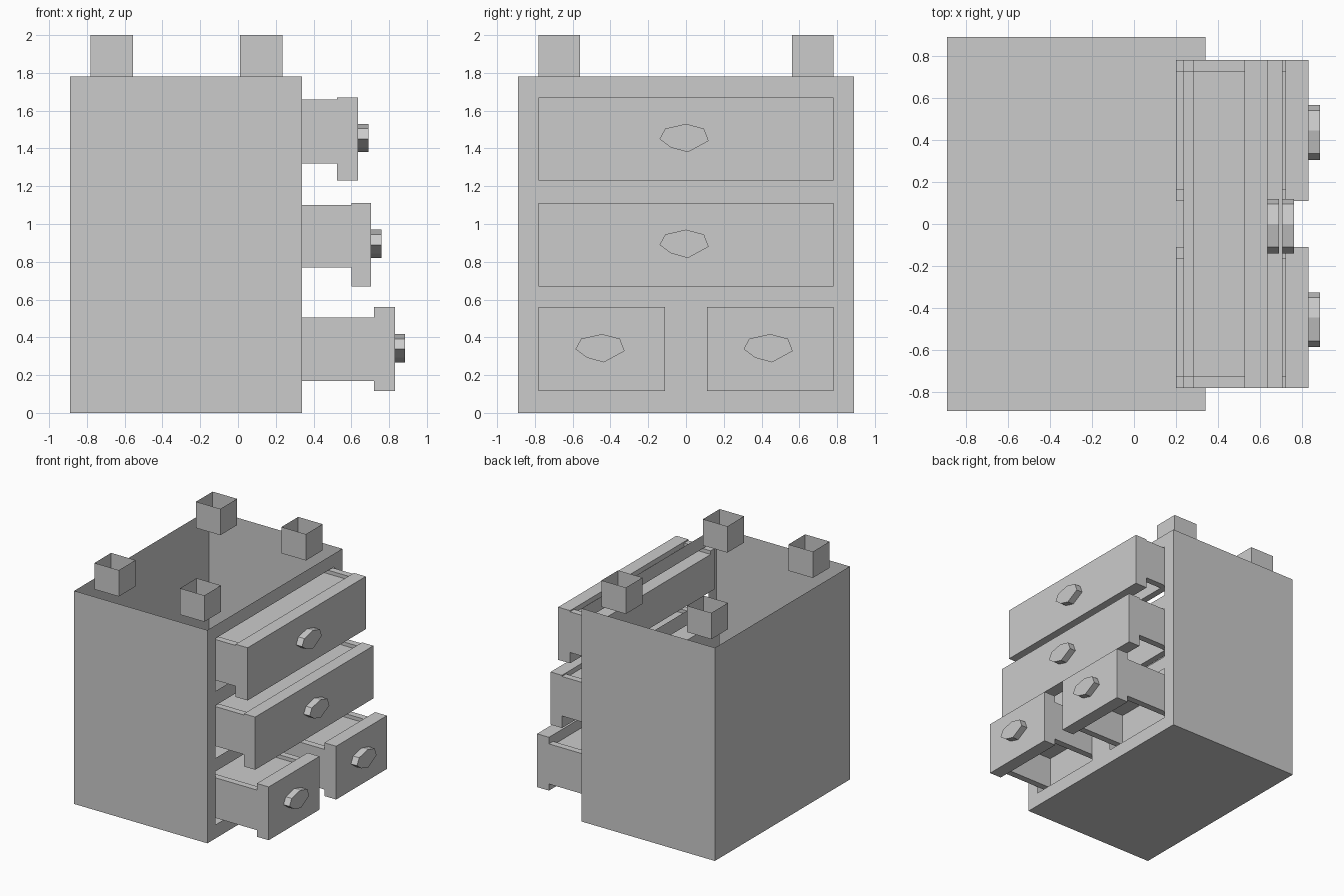
import bpy, bmesh

if "Cube" in bpy.data.objects:
    bpy.data.objects.remove(bpy.data.objects["Cube"])


def finish(name, bm, parent=None):
    me = bpy.data.meshes.new(name)
    bm.to_mesh(me)
    bm.free()
    ob = bpy.data.objects.new(name, me)
    bpy.context.collection.objects.link(ob)
    return ob


def quad(bm, pts):
    bm.faces.new([bm.verts.new(p) for p in pts])


def box(bm, x0, x1, y0, y1, z0, z1, skip=""):
    """Axis aligned box; skip lists faces left open ('t' top, 'b' bottom, 'r' +x)."""
    faces = {
        "b": [(x0, y0, z0), (x0, y1, z0), (x1, y1, z0), (x1, y0, z0)],
        "t": [(x0, y0, z1), (x1, y0, z1), (x1, y1, z1), (x0, y1, z1)],
        "f": [(x0, y0, z0), (x1, y0, z0), (x1, y0, z1), (x0, y0, z1)],
        "k": [(x0, y1, z0), (x0, y1, z1), (x1, y1, z1), (x1, y1, z0)],
        "l": [(x0, y0, z0), (x0, y0, z1), (x0, y1, z1), (x0, y1, z0)],
        "r": [(x1, y0, z0), (x1, y1, z0), (x1, y1, z1), (x1, y0, z1)],
    }
    for key, pts in faces.items():
        if key not in skip:
            quad(bm, pts)
    bmesh.ops.remove_doubles(bm, verts=bm.verts, dist=1e-5)


# Thin cabinet shell, open at the top and on the drawer side
X0, X1, W, H = -0.89, 0.34, 0.89, 1.78
bm = bmesh.new()
box(bm, X0, X1, -W, W, 0, H, skip="tr")
finish("cabinet_shell", bm)

# Flat frame around the drawer openings: (y0, y1, z0, z1)
bm = bmesh.new()
strips = [(-W, -0.78, 0, H), (0.78, W, 0, H), (-0.11, 0.11, 0.115, 0.56)]
strips += [(-0.78, 0.78, a, b) for a, b in
           ((0, 0.115), (0.56, 0.67), (1.11, 1.23), (1.67, H))]
for y0, y1, z0, z1 in strips:
    quad(bm, [(X1, y0, z0), (X1, y1, z0), (X1, y1, z1), (X1, y0, z1)])
finish("drawer_frame", bm)

# Legs: square tubes open at both ends
for i, x in enumerate((-0.78, 0.01)):
    for j, y in enumerate((-0.78, 0.56)):
        bm = bmesh.new()
        box(bm, x, x + 0.225, y, y + 0.22, H, 2.0, skip="tb")
        finish(f"leg_{i}{j}", bm)

# Seven-sided knob outline around the drawer centre (y, z)
KNOB = [(-0.14, -0.005), (-0.08, -0.05), (0.01, -0.075), (0.12, -0.015),
        (0.095, 0.05), (0.0, 0.075), (-0.11, 0.05)]


def knob(name, x, yc, zc, depth=0.055):
    bm = bmesh.new()
    f = bm.faces.new([bm.verts.new((x, yc + y, zc + z)) for y, z in KNOB])
    ext = bmesh.ops.extrude_face_region(bm, geom=[f], use_keep_orig=True)
    vs = [g for g in ext["geom"] if isinstance(g, bmesh.types.BMVert)]
    bmesh.ops.translate(bm, verts=vs, vec=(depth, 0, 0))
    bmesh.ops.recalc_face_normals(bm, faces=bm.faces)
    finish(name, bm)


def drawer(name, y0, y1, back, px, front, body, panel):
    t, drop = 0.055, 0.03
    b0, b1 = body
    p0, p1 = panel
    parts = {
        "side_a": (back, px, y0, y0 + t, b0, b1),
        "side_b": (back, px, y1 - t, y1, b0, b1),
        "back": (back, back + t, y0 + t, y1 - t, b0, b1 - drop),
        "base": (back + t, px, y0 + t, y1 - t, b1 - drop - 0.04, b1 - drop),
        "front": (px, front, y0, y1, p0, p1),
    }
    for part, dims in parts.items():
        bm = bmesh.new()
        box(bm, *dims)
        finish(f"{name}_{part}", bm)
    knob(f"{name}_knob", front, (y0 + y1) / 2, (p0 + p1) / 2 + 0.005)


# Drawers pulled out by different amounts, bases facing up
drawer("upper_drawer", -0.78, 0.78, 0.28, 0.525, 0.635, (1.32, 1.66), (1.23, 1.67))
drawer("middle_drawer", -0.78, 0.78, 0.235, 0.60, 0.705, (0.77, 1.10), (0.67, 1.11))
for side, (a, b) in {"left": (-0.78, -0.11), "right": (0.11, 0.78)}.items():
    drawer(f"lower_{side}_drawer", a, b, 0.2, 0.72, 0.83, (0.17, 0.505), (0.115, 0.56))
